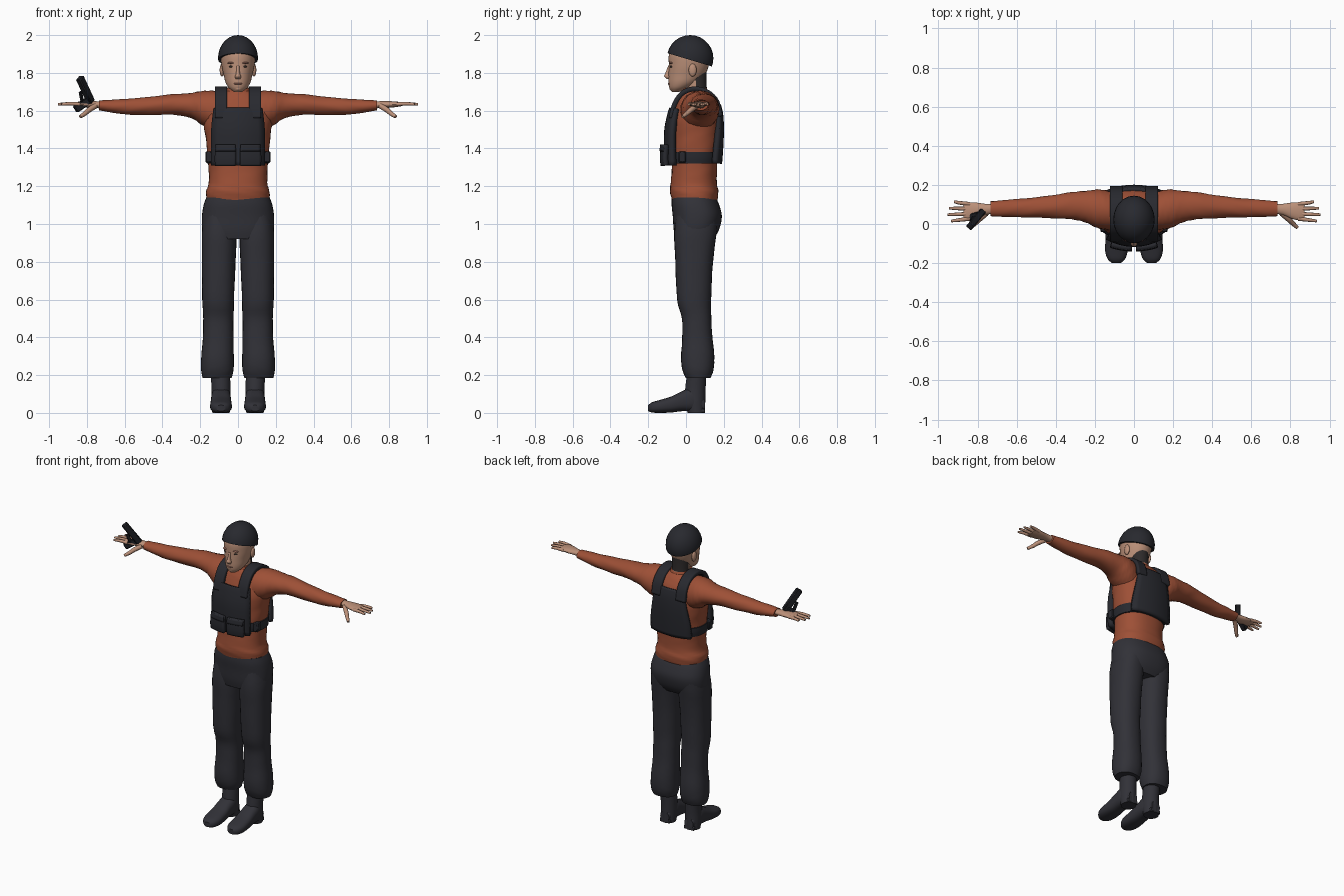
import bpy, bmesh, math
from mathutils import Vector

cube = bpy.data.objects.get("Cube")
if cube:
    bpy.data.objects.remove(cube)


def material(name, r, g, b):
    mat = bpy.data.materials.new(name)
    mat.use_nodes = True
    mat.diffuse_color = (r, g, b, 1)
    shader = mat.node_tree.nodes["Principled BSDF"]
    shader.inputs["Base Color"].default_value = (r, g, b, 1)
    shader.inputs["Roughness"].default_value = 0.8
    return mat


SKIN = material("skin", 0.5, 0.28, 0.19)
LIPS = material("lips", 0.38, 0.17, 0.13)
EYES = material("eyes", 0.07, 0.05, 0.04)
HAIR = material("hair", 0.028, 0.024, 0.024)
SWEATER = material("rust_sweater", 0.34, 0.08, 0.037)
CLOTH = material("charcoal_cloth", 0.031, 0.031, 0.039)
VEST = material("vest_black", 0.021, 0.022, 0.028)
GUN = material("gun_black", 0.013, 0.014, 0.018)
made = []


def finish(name, bm, *mats):
    bmesh.ops.recalc_face_normals(bm, faces=bm.faces)
    mesh = bpy.data.meshes.new(name)
    bm.to_mesh(mesh)
    bm.free()
    for mat in mats:
        mesh.materials.append(mat)
    obj = bpy.data.objects.new(name, mesh)
    bpy.context.collection.objects.link(obj)
    made.append(obj)
    return obj


def spline(stations, steps):
    """Smoothly interpolate tuples of numbers."""
    pts = [Vector(s) for s in stations]
    out = []
    for i in range(len(pts) - 1):
        a, b, c, d = pts[max(i - 1, 0)], pts[i], pts[i + 1], pts[min(i + 2, len(pts) - 1)]
        for k in range(steps):
            t = k / steps
            out.append(b + (c - a) * (t / 2) + (a * 2 - b * 5 + c * 4 - d) * (t * t / 2)
                       + (b * 3 - a - c * 3 + d) * (t ** 3 / 2))
    return out + [pts[-1]]


def loft(name, axis, stations, mat, side=1, power=2.0, ripple=0.0, segs=28, steps=4):
    """Skin oval rings; a station is position, two centres, two radii."""
    bm = bmesh.new()
    rings = []
    for t, a, b, ra, rb in spline(stations, steps):
        ring = []
        for i in range(segs):
            ang = math.tau * i / segs
            fold = 1 + ripple * math.sin(3 * ang + 55 * t) * math.sin(95 * t + 2 * ang)
            c, s = math.cos(ang), math.sin(ang)
            u = a + ra * fold * math.copysign(abs(c) ** (2 / power), c)
            v = b + rb * fold * math.copysign(abs(s) ** (2 / power), s)
            x, y, z = {"x": (t, u, v), "y": (u, t, v), "z": (u, v, t)}[axis]
            ring.append(bm.verts.new((x * side, y, z)))
        rings.append(ring)
    for low, high in zip(rings, rings[1:]):
        for i in range(segs):
            j = (i + 1) % segs
            bm.faces.new((low[i], low[j], high[j], high[i]))
    bm.faces.new(rings[0])
    bm.faces.new(rings[-1])
    return finish(name, bm, mat)


def panel(name, rows, mat, x0=0.0, bend=0.0, thick=0.02, steps=3, cols=8):
    """Curved padded sheet; a row is height, half width, depth."""
    bm = bmesh.new()
    grid = []
    for z, half, y in spline(rows, steps):
        xs = [x0 + half * (2 * i / cols - 1) for i in range(cols + 1)]
        grid.append([bm.verts.new((x, y + bend * x * x, z)) for x in xs])
    for low, high in zip(grid, grid[1:]):
        for i in range(cols):
            bm.faces.new((low[i], low[i + 1], high[i + 1], high[i]))
    obj = finish(name, bm, mat)
    mod = obj.modifiers.new("padding", "SOLIDIFY")
    mod.thickness, mod.offset = thick, 0
    return obj


def ball(name, loc, size, mat):
    bm = bmesh.new()
    bmesh.ops.create_uvsphere(bm, u_segments=24, v_segments=14, radius=1)
    bmesh.ops.scale(bm, vec=size, verts=bm.verts)
    bmesh.ops.translate(bm, vec=loc, verts=bm.verts)
    return finish(name, bm, mat)


def bar(name, start, end, width, depth, mat):
    """Bevelled box running between two points."""
    p, q = Vector(start), Vector(end)
    bm = bmesh.new()
    bmesh.ops.create_cube(bm, size=1)
    bmesh.ops.scale(bm, vec=(width, depth, (q - p).length), verts=bm.verts)
    bmesh.ops.bevel(bm, geom=bm.edges[:], offset=min(width, depth) * 0.15, segments=1, affect="EDGES")
    bmesh.ops.rotate(bm, matrix=(q - p).to_track_quat("Z", "Y").to_matrix(), verts=bm.verts)
    bmesh.ops.translate(bm, vec=(p + q) / 2, verts=bm.verts)
    return finish(name, bm, mat)


def digit(name, points, radius, side):
    """Tapered round finger."""
    curve = bpy.data.curves.new(name, "CURVE")
    curve.dimensions, curve.bevel_depth, curve.bevel_resolution = "3D", radius, 3
    curve.use_fill_caps = True
    path = curve.splines.new("POLY")
    smooth = spline(points, 4)
    path.points.add(len(smooth) - 1)
    for i, (pt, (x, y, z)) in enumerate(zip(path.points, smooth)):
        pt.co = (x * side, y, z, 1)
        pt.radius = 1 - 0.4 * (i / (len(smooth) - 1)) ** 2
    obj = bpy.data.objects.new(name, curve)
    bpy.context.collection.objects.link(obj)
    curve.materials.append(SKIN)


# Torso and hips
loft("sweater_body", "z", [(1.12, 0, .045, .166, .119), (1.17, 0, .043, .168, .128), (1.22, 0, .042, .155, .122),
     (1.32, 0, .045, .158, .12), (1.45, 0, .05, .17, .13), (1.55, 0, .055, .182, .13), (1.63, 0, .058, .165, .112),
     (1.68, 0, .055, .115, .088), (1.705, 0, .05, .07, .068)], SWEATER, power=2.3, ripple=.015, segs=40)
loft("collar", "z", [(1.66, 0, .05, .092, .09), (1.7, 0, .046, .072, .072), (1.72, 0, .045, .064, .064)], SWEATER)
loft("trouser_hips", "z", [(.92, 0, .045, .17, .1), (.97, 0, .055, .189, .12), (1.04, 0, .06, .191, .13),
     (1.1, 0, .05, .182, .126), (1.14, 0, .042, .168, .117)], CLOTH, power=2.4, segs=40)

# Head
loft("head", "z", [(1.7, 0, -.055, .022, .02), (1.72, 0, -.036, .048, .052), (1.75, 0, -.013, .066, .08),
     (1.79, 0, .004, .076, .097), (1.84, 0, .015, .087, .106), (1.9, 0, .02, .09, .11),
     (1.95, 0, .02, .07, .085)], SKIN, segs=36)
neck = loft("neck", "z", [(1.64, 0, .065, .06, .06), (1.72, 0, .055, .055, .055), (1.84, 0, .045, .056, .065)], SKIN)
neck.data.materials.append(HAIR)
for face in neck.data.polygons:
    face.material_index = int(face.center.y > .05 and face.center.z > 1.71)
loft("nose", "z", [(1.84, 0, -.084, .008, .01), (1.8, 0, -.093, .01, .016), (1.782, 0, -.098, .016, .018),
     (1.768, 0, -.09, .013, .012)], SKIN, segs=14)
ball("mouth", (0, -.084, 1.743), (.025, .012, .006), LIPS)
ball("chin", (0, -.06, 1.718), (.028, .028, .018), SKIN)
for side, label in ((1, "left"), (-1, "right")):
    ball(label + "_eye", (side * .034, -.077, 1.833), (.014, .009, .006), EYES)
    ball(label + "_brow", (side * .036, -.078, 1.853), (.02, .012, .005), LIPS)
    ball(label + "_ear", (side * .085, .035, 1.815), (.012, .021, .034), SKIN)

# Helmet dome with a rim sloping down to the back
helmet = ball("helmet", (0, .022, 1.877), (.106, .123, .123), VEST)
bm = bmesh.new()
bm.from_mesh(helmet.data)
cut = bmesh.ops.bisect_plane(bm, geom=bm.verts[:] + bm.edges[:] + bm.faces[:], plane_co=(0, -.1, 1.905),
                             plane_no=(0, -.3, -1), clear_outer=True)
bmesh.ops.contextual_create(bm, geom=[e for e in cut["geom_cut"] if isinstance(e, bmesh.types.BMEdge)])
bm.to_mesh(helmet.data)
bm.free()

# Limbs
for side, label in ((1, "left"), (-1, "right")):
    loft(label + "_sleeve", "x", [(.06, .06, 1.59, .09, .1), (.13, .068, 1.6, .1, .106), (.19, .078, 1.612, .098, .09),
         (.25, .09, 1.628, .08, .066), (.35, .092, 1.632, .066, .054), (.5, .085, 1.623, .052, .047),
         (.63, .08, 1.622, .045, .038), (.735, .078, 1.628, .038, .026)], SWEATER, side, ripple=.035)
    loft(label + "_palm", "x", [(.71, .078, 1.63, .026, .019), (.76, .075, 1.632, .028, .018),
         (.81, .068, 1.633, .042, .017), (.85, .064, 1.634, .046, .013), (.872, .063, 1.634, .04, .009)],
         SKIN, side, segs=20)
    for i, (finger, tip) in enumerate((("index", .935), ("middle", .953), ("ring", .945), ("little", .92))):
        y = .027 + i * .025
        digit(f"{label}_{finger}_finger", [(.84, y, 1.634), (.89, y + (i - 1.5) * .004, 1.637),
              (tip, y + (i - 1.5) * .008, 1.634)], .0105, side)
    digit(label + "_thumb", [(.755, .055, 1.625), (.79, .025, 1.603), (.81, .005, 1.585), (.835, -.018, 1.568)], .0145, side)
    loft(label + "_trouser_leg", "z", [(1.05, .092, .06, .088, .112), (.95, .099, .05, .092, .112),
         (.8, .102, .043, .089, .1), (.6, .105, .043, .084, .09), (.5, .104, .056, .08, .078), (.4, .105, .06, .081, .08),
         (.3, .108, .062, .086, .088), (.23, .11, .063, .086, .083), (.185, .11, .064, .077, .066)],
         CLOTH, side, power=2.3, ripple=.01)
    loft(label + "_boot_shaft", "z", [(.24, .095, .06, .052, .05), (.13, .09, .05, .05, .054), (.06, .09, .048, .05, .054),
         (0, .09, .055, .046, .046)], CLOTH, side)
    loft(label + "_boot_foot", "y", [(.1, .09, .04, .032, .03), (.04, .09, .07, .05, .062), (-.02, .09, .062, .053, .053),
         (-.08, .09, .044, .056, .042), (-.14, .09, .034, .057, .034), (-.18, .09, .029, .044, .027),
         (-.2, .09, .025, .022, .016)], CLOTH, side, power=2.6)
    bar(label + "_boot_heel", (side * .09, .025, .012), (side * .09, .1, .012), .075, .024, CLOTH)

# Vest: plates, pouches, shoulder straps, belt
panel("vest_front", [(1.31, .137, -.1), (1.4, .137, -.102), (1.5, .136, -.1), (1.58, .128, -.084), (1.61, .122, -.074)],
      VEST, bend=1.9, thick=.03)
panel("vest_back", [(1.32, .145, .178), (1.4, .142, .184), (1.5, .125, .188), (1.58, .112, .184), (1.63, .108, .172)],
      VEST, bend=-1.4, thick=.026)
for side, label in ((1, "left"), (-1, "right")):
    panel(label + "_pouch", [(1.31, .053, -.121), (1.35, .055, -.126), (1.42, .051, -.12)], VEST,
          x0=side * .065, bend=1.3, thick=.026)
    panel(label + "_pouch_flap", [(1.385, .054, -.138), (1.42, .052, -.133)], VEST, x0=side * .065, bend=1.3, thick=.007)
    panel(label + "_shoulder_strap", [(1.56, .032, -.078), (1.63, .032, -.062), (1.69, .032, -.022), (1.715, .032, .04),
          (1.7, .032, .11), (1.65, .032, .162), (1.57, .032, .182)], VEST, x0=side * .09, thick=.026, steps=5)
    bar(label + "_buckle", (side * .155, -.02, 1.325), (side * .155, -.02, 1.385), .035, .04, VEST)
loft("vest_belt", "z", [(1.32, 0, .045, .165, .128), (1.35, 0, .046, .169, .131), (1.38, 0, .047, .169, .131)],
     VEST, power=2.3, segs=40)

# Pistol at the right hand
bar("pistol_slide", (-.778, .06, 1.645), (-.838, -.012, 1.775), .034, .04, GUN)
bar("pistol_grip", (-.79, .05, 1.655), (-.862, .03, 1.606), .03, .04, GUN)
bar("trigger_guard", (-.825, .03, 1.65), (-.835, .012, 1.7), .012, .02, GUN)

# Smooth the soft shapes and keep hard corners
for obj in made:
    obj.select_set(True)
bpy.context.view_layer.objects.active = made[0]
bpy.ops.object.shade_smooth_by_angle(angle=math.radians(40))
